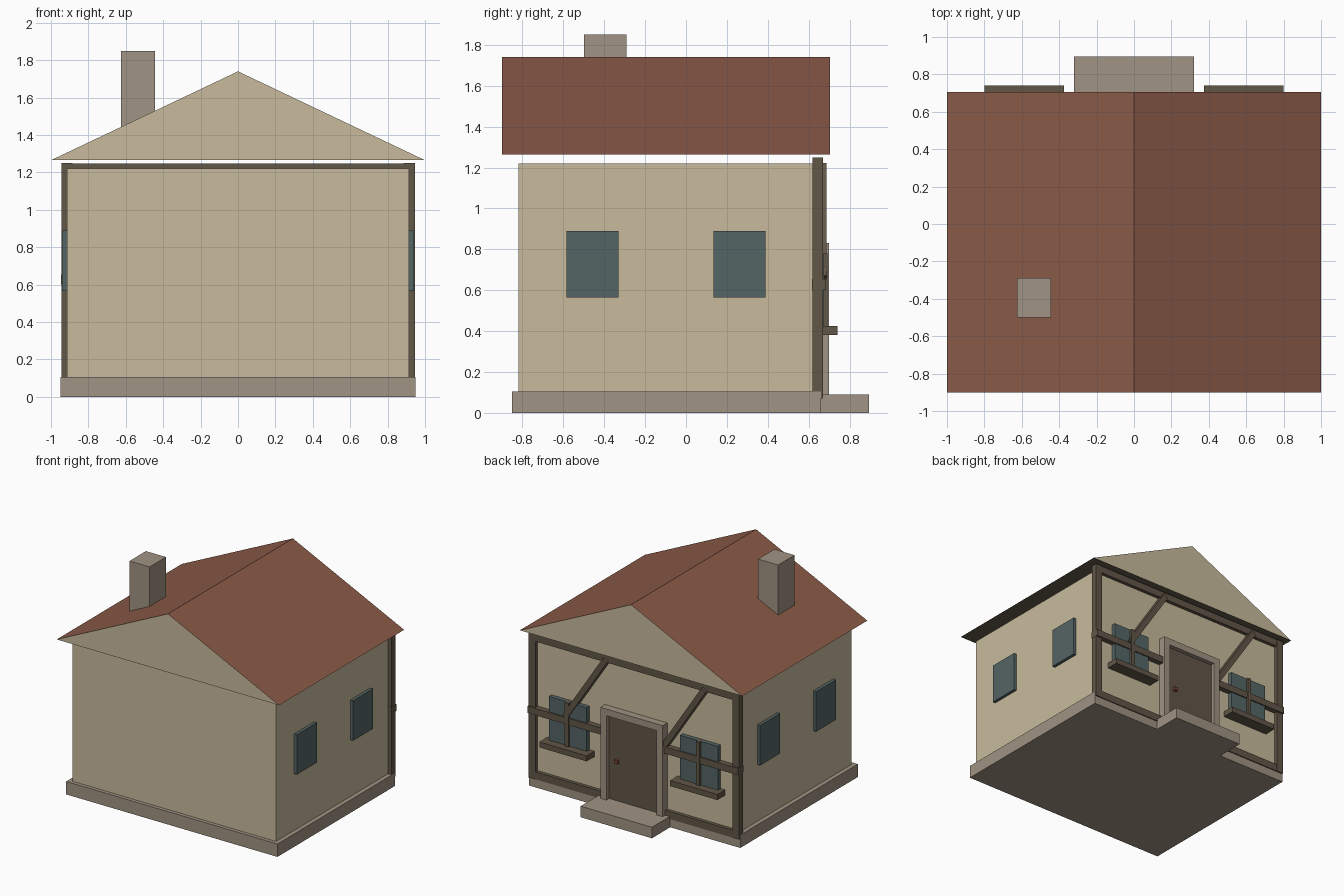
import bpy
import math
from mathutils import Vector

cube = bpy.data.objects.get("Cube")
if cube:
    bpy.data.objects.remove(cube, do_unlink=True)


def material(name, r, g, b):
    """Flat material from display (sRGB) values, stored as linear."""
    lin = [((c / 255 + 0.055) / 1.055) ** 2.4 for c in (r, g, b)] + [1.0]
    m = bpy.data.materials.new(name)
    m.use_nodes = True
    m.diffuse_color = lin
    m.node_tree.nodes["Principled BSDF"].inputs["Base Color"].default_value = lin
    return m


plaster = material("cream plaster", 200, 187, 156)
stone = material("grey stone", 160, 147, 131)
tile = material("red roof tile", 138, 90, 71)
timber = material("dark timber", 98, 87, 72)
glass = material("blue glass", 85, 101, 101)
copper = material("copper knob", 125, 70, 50)


def add_mesh(name, verts, faces, mats):
    me = bpy.data.meshes.new(name)
    me.from_pydata(verts, [], faces)
    for m in mats:
        me.materials.append(m)
    ob = bpy.data.objects.new(name, me)
    bpy.context.collection.objects.link(ob)
    return ob


def prism(name, outline, y0, y1, *mats):
    """Extrude a counter-clockwise x-z outline from y0 to y1."""
    n = len(outline)
    verts = [(x, y, z) for y in (y0, y1) for x, z in outline]
    faces = [tuple(range(n)), tuple(reversed(range(n, 2 * n)))]
    faces += [(i, i + n, (i + 1) % n + n, (i + 1) % n) for i in range(n)]
    return add_mesh(name, verts, faces, mats)


def box(name, x, y, z, mat):
    outline = [(x[0], z[0]), (x[1], z[0]), (x[1], z[1]), (x[0], z[1])]
    return prism(name, outline, y[0], y[1], mat)


def beam(name, start, end, width, y, mat):
    """Straight timber between two x-z points."""
    a, b = Vector(start), Vector(end)
    d = (b - a).normalized() * width / 2
    side = Vector((-d.y, d.x))
    return prism(name, [a - side, b - side, b + side, a + side], y[0], y[1], mat)


# Foundation, walls and doorstep
box("foundation", (-0.95, 0.95), (-0.85, 0.66), (0, 0.105), stone)
box("walls", (-0.915, 0.915), (-0.82, 0.64), (0.09, 1.22), plaster)
box("doorstep", (-0.32, 0.32), (0.655, 0.895), (0, 0.09), stone)

# Roof: tiled slopes, plaster gables, timber soffit
roof = prism("roof", [(-1, 1.265), (1, 1.265), (0, 1.74)], -0.9, 0.705,
             tile, plaster, timber)
for p in roof.data.polygons:
    if abs(p.normal.y) > 0.9:
        p.material_index = 1
    elif p.normal.z < -0.9:
        p.material_index = 2
box("chimney", (-0.625, -0.445), (-0.5, -0.29), (1.35, 1.85), stone)

# Timber framing on the entrance wall
box("top_beam", (-0.94, 0.94), (0.622, 0.668), (1.19, 1.248), timber)
for s, label in ((1, "left"), (-1, "right")):
    def span(a, b):
        return tuple(sorted((s * a, s * b)))

    box(label + "_post", span(0.885, 0.945), (0.62, 0.67), (0.07, 1.25), timber)
    box(label + "_bottom_beam", span(0.27, 0.94), (0.622, 0.668), (0.07, 0.13), timber)
    box(label + "_middle_rail", span(0.27, 0.947), (0.617, 0.685), (0.6, 0.655), timber)

    # Entrance wall window with bar and sill
    box(label + "_back_window", span(0.42, 0.76), (0.63, 0.675), (0.42, 0.78), glass)
    box(label + "_window_bar", span(0.573, 0.607), (0.64, 0.692), (0.42, 0.78), timber)
    box(label + "_window_sill", span(0.375, 0.8), (0.63, 0.74), (0.38, 0.425), timber)

    # Side wall windows
    for y0, place in ((-0.585, "front"), (0.135, "rear")):
        box(f"{label}_{place}_side_window", span(0.9, 0.94), (y0, y0 + 0.255),
            (0.565, 0.89), glass)

    # Door jamb
    box(label + "_door_jamb", span(0.225, 0.28), (0.63, 0.7), (0.085, 0.83), stone)

# Parallel diagonal braces
for x, label in ((0.25, "left"), (-0.64, "right")):
    beam(label + "_brace", (x, 1.21), (x + 0.36, 0.66), 0.045, (0.63, 0.688), timber)

# Door
box("door_lintel", (-0.225, 0.225), (0.63, 0.7), (0.775, 0.83), stone)
box("door", (-0.225, 0.225), (0.63, 0.665), (0.085, 0.775), timber)
box("door_knob", (0.135, 0.165), (0.66, 0.69), (0.4, 0.43), copper)
